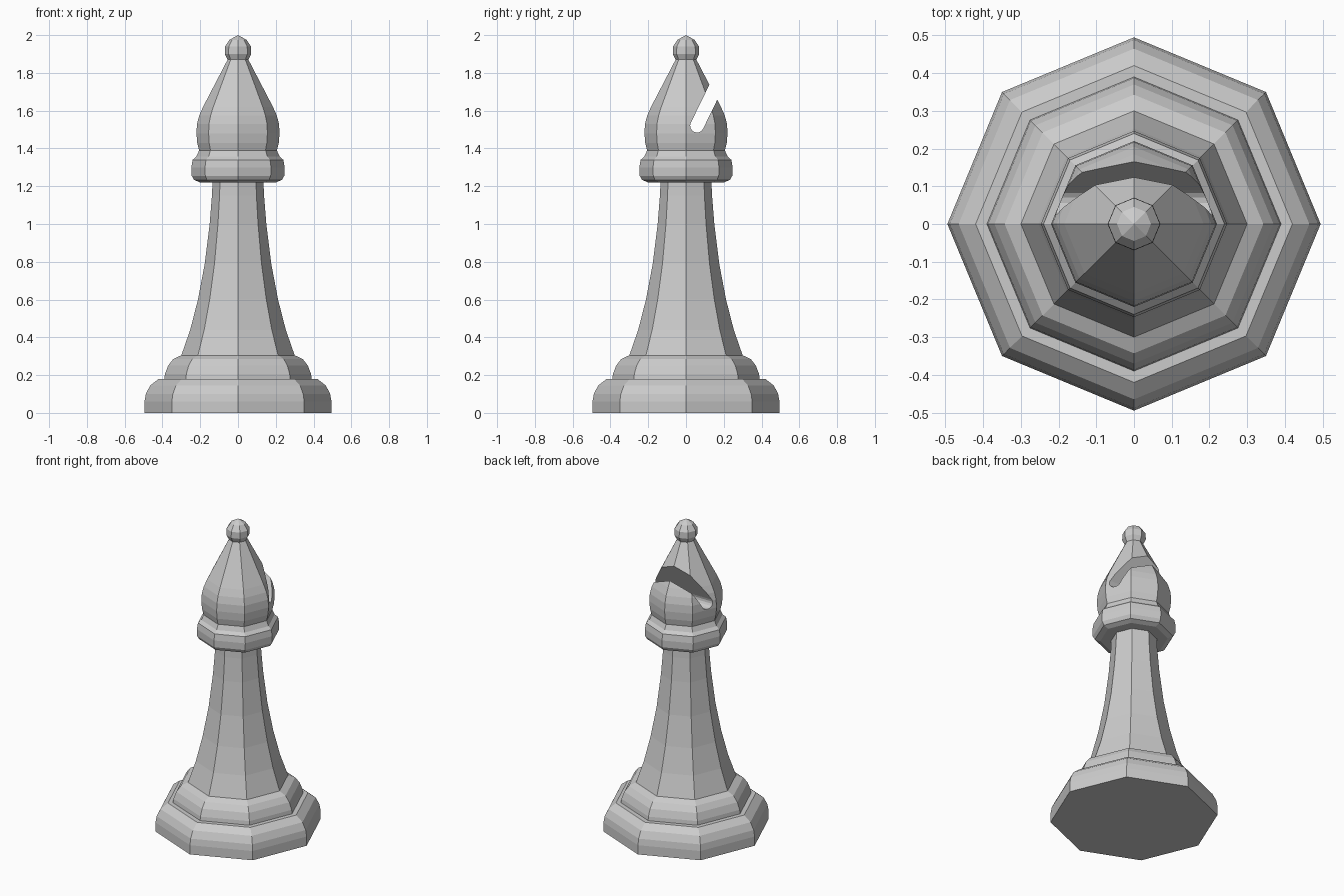
import bpy, bmesh
from math import sin, cos, pi, radians
from mathutils import Vector

if "Cube" in bpy.data.objects:
    bpy.data.objects.remove(bpy.data.objects["Cube"])

SIDES = 8


def make_object(name, bm):
    bmesh.ops.recalc_face_normals(bm, faces=bm.faces[:])
    mesh = bpy.data.meshes.new(name)
    bm.to_mesh(mesh)
    bm.free()
    obj = bpy.data.objects.new(name, mesh)
    bpy.context.collection.objects.link(obj)
    return obj


def lathe(name, profile, tip_z):
    """Turn (radius, z) points into a closed eight-sided solid with a pointed tip."""
    bm = bmesh.new()
    rings = [[bm.verts.new((r * cos(2 * pi * i / SIDES), r * sin(2 * pi * i / SIDES), z))
              for i in range(SIDES)] for r, z in profile]
    bm.faces.new(rings[0][::-1])
    tip = bm.verts.new((0, 0, tip_z))
    for i in range(SIDES):
        j = (i + 1) % SIDES
        for a, b in zip(rings, rings[1:]):
            bm.faces.new((a[i], a[j], b[j], b[i]))
        bm.faces.new((rings[-1][i], rings[-1][j], tip))
    return make_object(name, bm)


# Outline from the foot to the finial
base = [(0.495, 0), (0.495, 0.06), (0.488, 0.10), (0.465, 0.145), (0.42, 0.18)]
step = [(0.39, 0.18), (0.387, 0.205), (0.37, 0.25), (0.343, 0.285), (0.30, 0.305)]
shaft = [(0.253, 0.44), (0.212, 0.60), (0.176, 0.79), (0.15, 1.0), (0.138, 1.15), (0.135, 1.22)]
collar = [(0.20, 1.22), (0.232, 1.233), (0.245, 1.255), (0.247, 1.30), (0.24, 1.34), (0.22, 1.358)]
head = [(0.206, 1.39), (0.216, 1.43), (0.22, 1.48), (0.217, 1.53), (0.205, 1.575), (0.185, 1.62),
        (0.055, 1.87)]
finial = [(0.07, 1.90), (0.069, 1.94), (0.045, 1.975)]
piece = lathe("chess_piece_body", base + step + shaft + collar + head + finial, 2.0)

# Slanted round-bottomed notch across the back of the head
half, tilt = 0.036, radians(26)
along = Vector((0, sin(tilt), cos(tilt)))
across = Vector((0, cos(tilt), -sin(tilt)))
centre = Vector((0, 0.058, 1.52))
outline = [centre + across * half * cos(a) + along * half * sin(a)
           for a in (pi + pi * k / 8 for k in range(9))]
outline += [centre + across * half + along * 0.6, centre - across * half + along * 0.6]
bm = bmesh.new()
face = bm.faces.new([bm.verts.new(p + Vector((-0.5, 0, 0))) for p in outline])
side = bmesh.ops.extrude_face_region(bm, geom=[face], use_keep_orig=True)
bmesh.ops.translate(bm, vec=(1, 0, 0),
                    verts=[v for v in side["geom"] if isinstance(v, bmesh.types.BMVert)])
cutter = make_object("notch_cutter", bm)
cutter.hide_render = True

cut = piece.modifiers.new("notch", 'BOOLEAN')
cut.operation = 'DIFFERENCE'
cut.solver = 'EXACT'
cut.object = cutter
bpy.context.view_layer.objects.active = piece
piece.select_set(True)
bpy.ops.object.modifier_apply(modifier=cut.name)
bpy.data.objects.remove(cutter)
